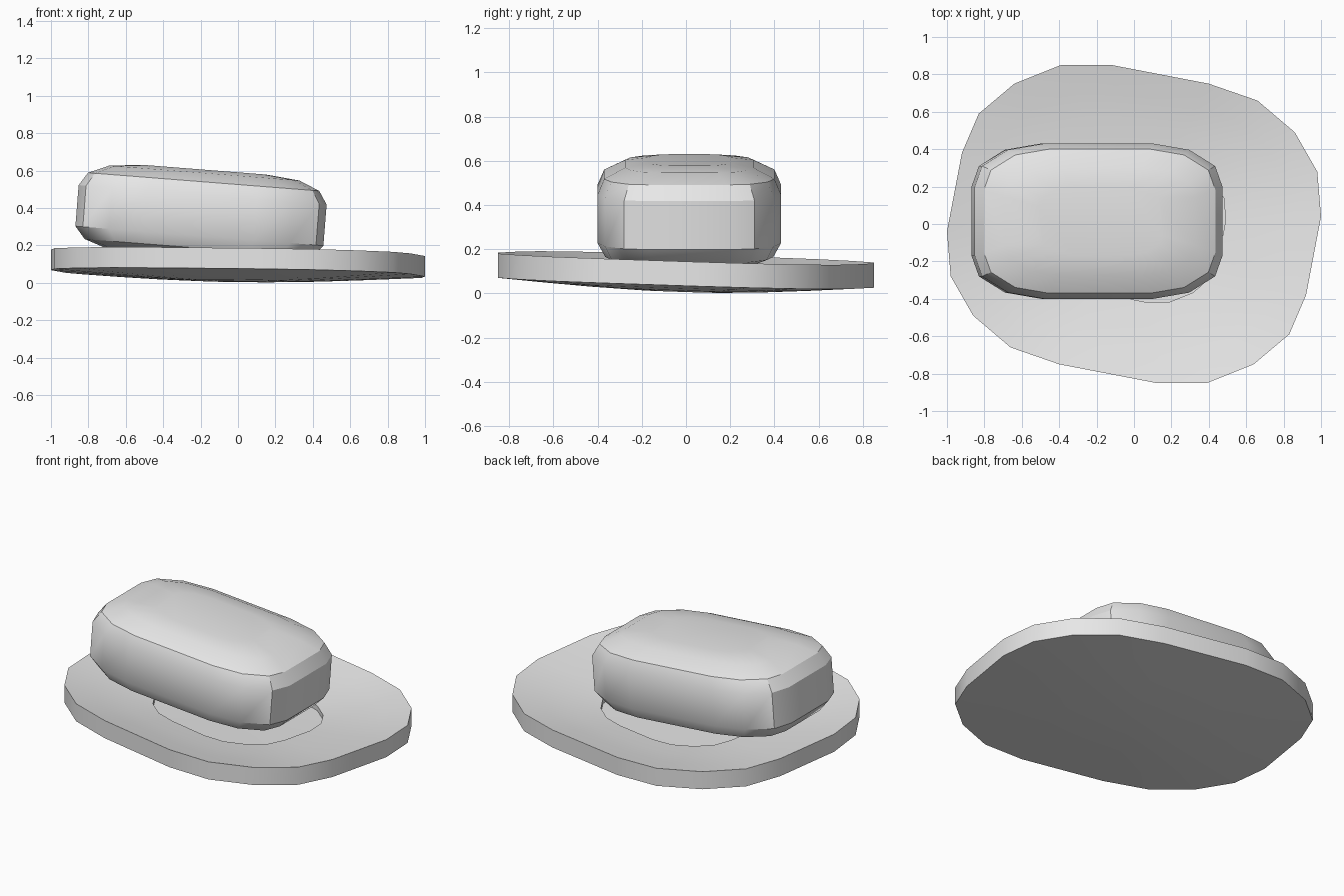
import bpy, bmesh, math
from mathutils import Matrix

cube = bpy.data.objects.get("Cube")
if cube:
    bpy.data.objects.remove(cube, do_unlink=True)

grey = bpy.data.materials.new("light_grey")
grey.use_nodes = True
colour = (0.8, 0.8, 0.8, 1)
grey.diffuse_color = colour
grey.node_tree.nodes["Principled BSDF"].inputs["Base Color"].default_value = colour


def loft(name, rings, matrix=Matrix()):
    """Skin a stack of equal rings and cap both ends."""
    bm = bmesh.new()
    loops = [[bm.verts.new(p) for p in ring] for ring in rings]
    n = len(loops[0])
    for a, b in zip(loops, loops[1:]):
        for i in range(n):
            j = (i + 1) % n
            bm.faces.new((a[i], a[j], b[j], b[i]))
    bm.faces.new(loops[0])
    bm.faces.new(loops[-1])
    bmesh.ops.recalc_face_normals(bm, faces=bm.faces)
    bm.transform(matrix)
    mesh = bpy.data.meshes.new(name)
    bm.to_mesh(mesh)
    bm.free()
    mesh.materials.append(grey)
    obj = bpy.data.objects.new(name, mesh)
    bpy.context.collection.objects.link(obj)
    bpy.ops.object.select_all(action="DESELECT")
    obj.select_set(True)
    bpy.context.view_layer.objects.active = obj
    bpy.ops.object.shade_smooth_by_angle(angle=math.radians(32))
    return obj


# Dished base: half an outline repeated by half a turn, with a shallow pocket
half = [(-0.39, 0.85), (-0.12, 0.85), (0.40, 0.75), (0.66, 0.66), (0.86, 0.49),
        (0.98, 0.28), (1.0, 0.04), (0.92, -0.38), (0.83, -0.59), (0.64, -0.75)]
outline = half + [(-x, -y) for x, y in half]
base_profile = [(0.02, 0.008), (0.25, 0.01), (0.5, 0.02), (0.75, 0.034), (1, 0.05),
                (1, 0.16), (0.83, 0.127), (0.66, 0.1), (0.49, 0.08),
                (0.49, 0.05), (0.02, 0.04)]
loft("dished_base", [[(x * k, y * k, h - (0.016 * x + 0.031 * y) * k) for x, y in outline]
                     for k, h in base_profile])

# Rounded block: one plan corner mirrored around, stacked with rounded edges
corner = [(1, 0.44), (0.94, 0.71), (0.73, 0.92), (0.44, 1)]
plan = (corner + [(-x, y) for x, y in reversed(corner)]
        + [(-x, -y) for x, y in corner] + [(x, -y) for x, y in reversed(corner)])
block_profile = [(0.33, 0.18, -0.235), (0.50, 0.29, -0.222), (0.61, 0.38, -0.185),
                 (0.665, 0.415, -0.12), (0.665, 0.415, 0.1), (0.62, 0.385, 0.17),
                 (0.51, 0.29, 0.217), (0.33, 0.18, 0.235)]
tilt = Matrix.Translation((-0.197, 0.015, 0.37)) @ Matrix.Rotation(math.radians(4.5), 4, "Y")
loft("rounded_block", [[(x * a, y * b, z) for x, y in plan] for a, b, z in block_profile], tilt)
